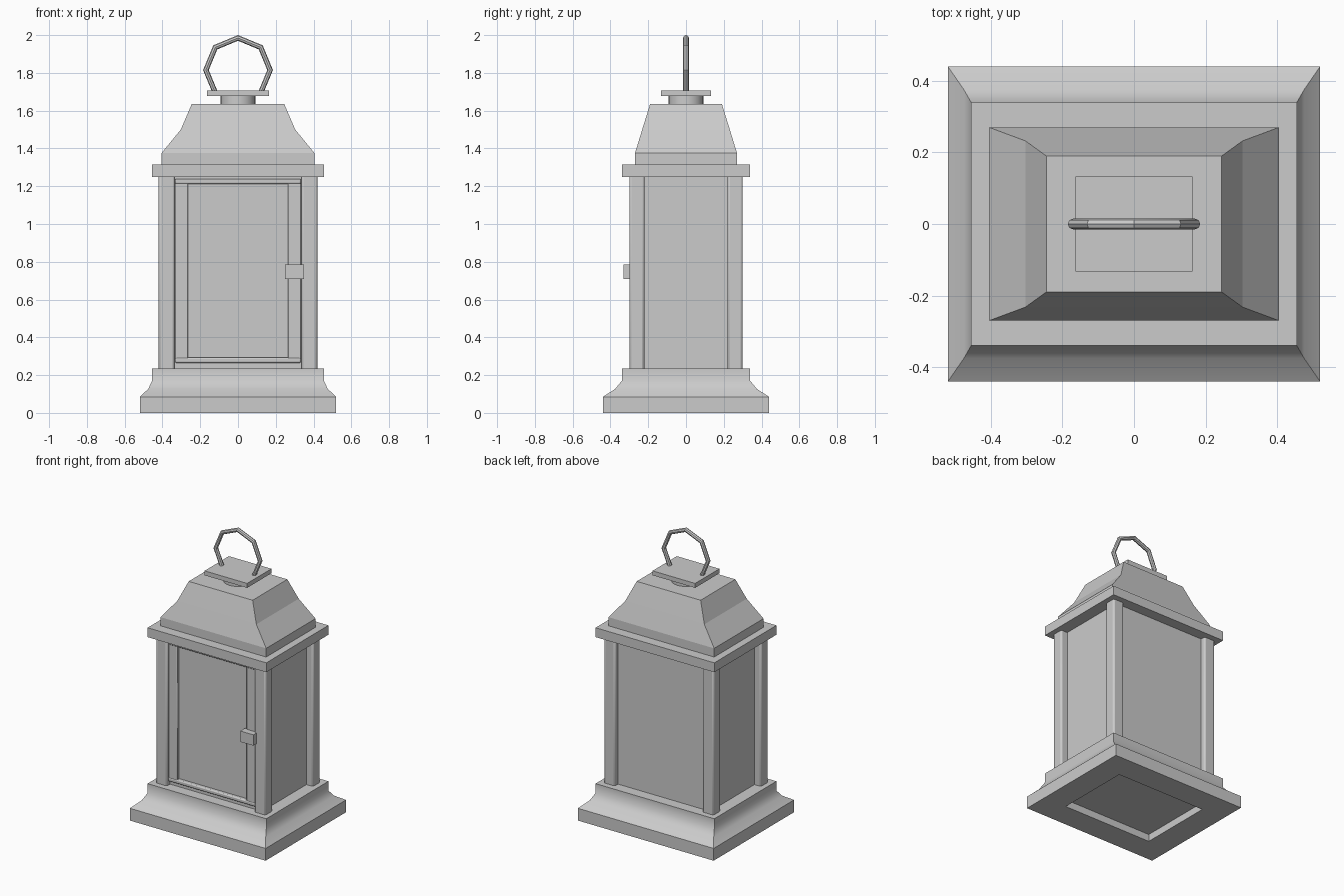
import bpy, bmesh, math
from mathutils import Vector

if "Cube" in bpy.data.objects:
    bpy.data.objects.remove(bpy.data.objects["Cube"])


def finish(name, bm, bevel=0.0, smooth=False):
    bmesh.ops.recalc_face_normals(bm, faces=bm.faces)
    me = bpy.data.meshes.new(name)
    bm.to_mesh(me)
    bm.free()
    ob = bpy.data.objects.new(name, me)
    bpy.context.collection.objects.link(ob)
    if bevel:
        mod = ob.modifiers.new("bevel", 'BEVEL')
        mod.width, mod.segments = bevel, 2
    if smooth:
        bpy.ops.object.select_all(action='DESELECT')
        ob.select_set(True)
        bpy.context.view_layer.objects.active = ob
        bpy.ops.object.shade_smooth_by_angle(angle=math.radians(40))
    return ob


def loft(name, layers, smooth=False):
    """Stack of rectangles (half x, half y, z), capped at both ends."""
    bm = bmesh.new()
    rings = [[bm.verts.new((sx * hx, sy * hy, z))
              for sx, sy in ((-1, -1), (1, -1), (1, 1), (-1, 1))]
             for hx, hy, z in layers]
    for a, b in zip(rings, rings[1:]):
        for i in range(4):
            j = (i + 1) % 4
            bm.faces.new((a[i], a[j], b[j], b[i]))
    bm.faces.new(rings[0])
    bm.faces.new(rings[-1])
    return finish(name, bm, smooth=smooth)


def box(name, lo, hi, bevel=0.0):
    bm = bmesh.new()
    bmesh.ops.create_cube(bm, size=1)
    lo, hi = Vector(lo), Vector(hi)
    for v in bm.verts:
        v.co = (lo + hi) / 2 + v.co * (hi - lo)
    return finish(name, bm, bevel, smooth=bevel > 0)


# Stepped base with a recess underneath
loft("base", [(0.345, 0.265, 0.05), (0.345, 0.265, 0), (0.52, 0.44, 0),
              (0.52, 0.44, 0.085), (0.475, 0.375, 0.127),
              (0.455, 0.34, 0.17), (0.455, 0.34, 0.235)], smooth=True)

# Glass body
box("glass_body", (-0.37, -0.265, 0.2), (0.37, 0.265, 1.27))

# Corner posts
for sx, xn in ((-1, "left"), (1, "right")):
    for sy, yn in ((-1, "front"), (1, "back")):
        xs = sorted((sx * 0.335, sx * 0.42))
        ys = sorted((sy * 0.22, sy * 0.30))
        box(f"post_{yn}_{xn}", (xs[0], ys[0], 0.22), (xs[1], ys[1], 1.26), 0.012)

# Front door frame and latch
for sx, xn in ((-1, "left"), (1, "right")):
    xs = sorted((sx * 0.265, sx * 0.333))
    box(f"door_stile_{xn}", (xs[0], -0.288, 0.27), (xs[1], -0.255, 1.235), 0.006)
box("door_rail_bottom", (-0.333, -0.29, 0.265), (0.333, -0.255, 0.292), 0.007)
box("door_rail_top", (-0.333, -0.29, 1.212), (0.333, -0.255, 1.239), 0.007)
box("door_latch", (0.25, -0.332, 0.71), (0.35, -0.28, 0.785))

# Eaves and roof
loft("eaves", [(0.455, 0.34, 1.25), (0.455, 0.34, 1.315)])
loft("roof", [(0.405, 0.27, 1.31), (0.405, 0.27, 1.375),
              (0.303, 0.232, 1.50), (0.245, 0.19, 1.635)])

# Neck and top plate
bm = bmesh.new()
bmesh.ops.create_cone(bm, cap_ends=True, segments=24, radius1=0.092,
                      radius2=0.092, depth=0.06)
bmesh.ops.translate(bm, verts=bm.verts, vec=(0, 0, 1.655))
finish("neck", bm, smooth=True)
loft("top_plate", [(0.163, 0.133, 1.677), (0.163, 0.133, 1.708)])

# Faceted carrying ring, open at the bottom
bm = bmesh.new()
SIDES, TUBE, RAD = 8, 0.015, 0.17
rings = []
for k in range(-3, 4):
    a = k * math.pi / 4
    ring = []
    for i in range(SIDES):
        t = 2 * math.pi * i / SIDES
        r = RAD + TUBE * math.cos(t)
        ring.append(bm.verts.new((r * math.sin(a), TUBE * math.sin(t),
                                  1.815 + r * math.cos(a))))
    rings.append(ring)
for a, b in zip(rings, rings[1:]):
    for i in range(SIDES):
        j = (i + 1) % SIDES
        bm.faces.new((a[i], a[j], b[j], b[i]))
bm.faces.new(rings[0])
bm.faces.new(rings[-1])
finish("carrying_ring", bm, smooth=True)
